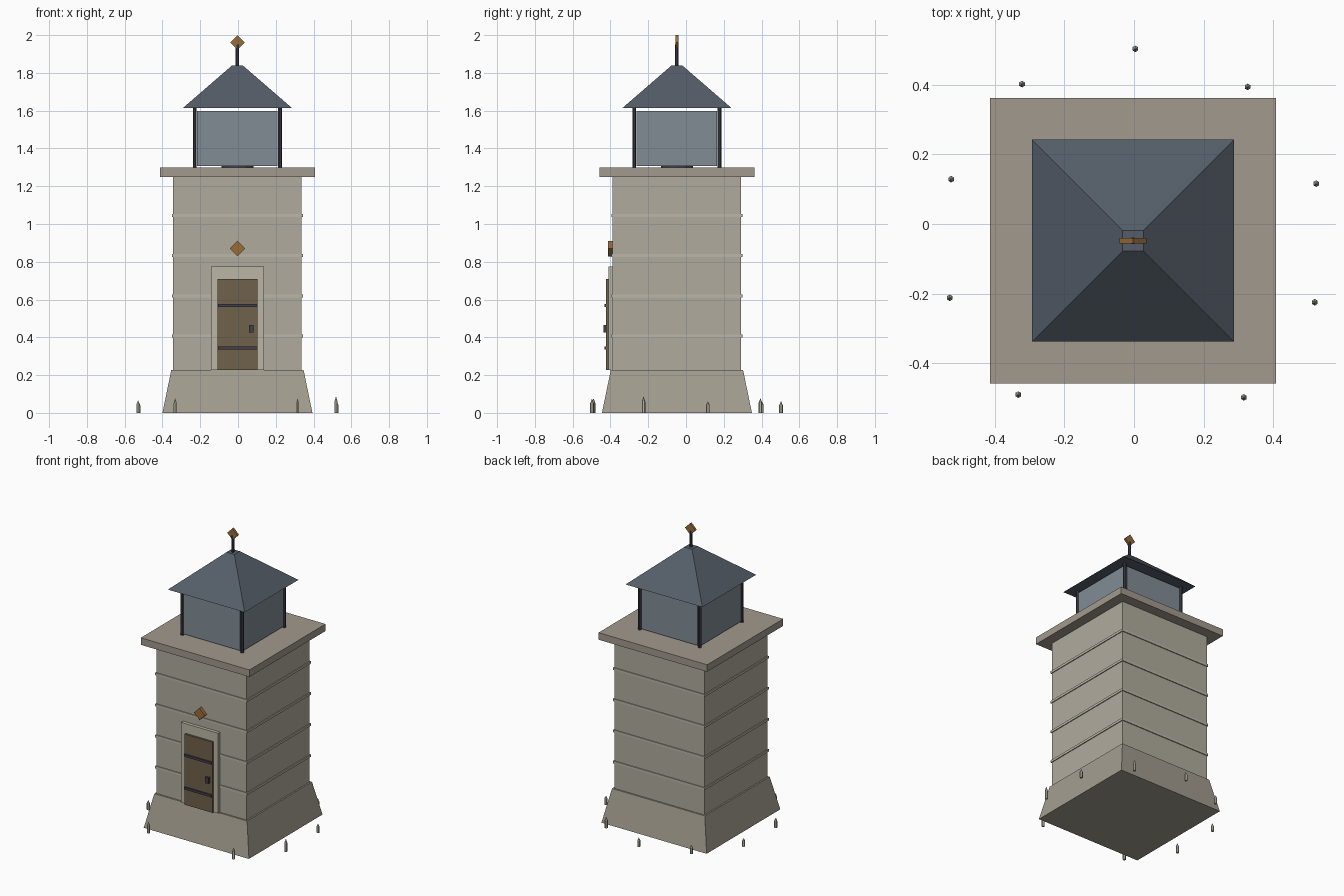
import bpy, bmesh
from math import pi, cos, sin, radians, sqrt
from mathutils import Matrix

if "Cube" in bpy.data.objects:
    bpy.data.objects.remove(bpy.data.objects["Cube"])

CX, CY = -0.003, -0.048


def mat(name, *rgb):
    m = bpy.data.materials.new(name)
    m.diffuse_color = (*rgb, 1)
    m.use_nodes = True
    m.node_tree.nodes["Principled BSDF"].inputs["Base Color"].default_value = m.diffuse_color
    return m


STONE = mat("stone", 0.44, 0.41, 0.34)
BASE = mat("base_stone", 0.37, 0.34, 0.28)
SLAB = mat("slab_stone", 0.36, 0.32, 0.27)
TRIM = mat("trim_stone", 0.50, 0.47, 0.39)
WOOD = mat("wood", 0.16, 0.12, 0.07)
IRON = mat("iron", 0.05, 0.05, 0.07)
SLATE = mat("slate", 0.09, 0.11, 0.14)
GLASS = mat("glass", 0.22, 0.26, 0.30)
BRASS = mat("brass", 0.32, 0.15, 0.04)
LAMP = mat("lamp_glow", 0.8, 0.6, 0.2)


def finish(bm, name, m):
    me = bpy.data.meshes.new(name)
    bm.to_mesh(me)
    bm.free()
    me.materials.append(m)
    ob = bpy.data.objects.new(name, me)
    bpy.context.collection.objects.link(ob)
    return ob


def box(name, m, x, y, z, rot=None):
    """Box from (min, max) ranges relative to the tower axis."""
    bm = bmesh.new()
    bmesh.ops.create_cube(bm, size=1)
    bmesh.ops.scale(bm, vec=(x[1] - x[0], y[1] - y[0], z[1] - z[0]), verts=bm.verts)
    if rot:
        bmesh.ops.rotate(bm, matrix=Matrix.Rotation(rot, 3, 'Y'), verts=bm.verts)
    ob = finish(bm, name, m)
    ob.location = (CX + sum(x) / 2, CY + sum(y) / 2, sum(z) / 2)
    return ob


def cone(name, m, x, y, z0, z1, r0, r1, n, turn=0):
    bm = bmesh.new()
    bmesh.ops.create_cone(bm, cap_ends=True, segments=n, radius1=r0, radius2=r1, depth=z1 - z0,
                          matrix=Matrix.Rotation(turn, 4, 'Z'))
    ob = finish(bm, name, m)
    ob.location = (CX + x, CY + y, (z0 + z1) / 2)
    return ob


def frustum(name, m, z0, z1, h0, h1):
    """Square tapered block with half widths h0 and h1."""
    return cone(name, m, 0, 0, z0, z1, h0 * sqrt(2), h1 * sqrt(2), 4, pi / 4)


def diamond(name, y, z, r, t):
    h = r / sqrt(2)
    return box(name, BRASS, (-h, h), (y - t, y + t), (z - h, z + h), pi / 4)


# Masonry tower
frustum("plinth", BASE, 0, 0.228, 0.397, 0.35)
frustum("tower_body", STONE, 0.228, 1.25, 0.34, 0.34)
for i in range(4):
    z = 0.408 + i * 0.212
    frustum(f"course_band_{i}", TRIM, z - 0.008, z + 0.008, 0.346, 0.346)
frustum("gallery_slab", SLAB, 1.25, 1.298, 0.41, 0.41)

# Door with frame, straps, lock and emblem
box("door_frame", TRIM, (-0.14, 0.14), (-0.362, -0.33), (0.228, 0.775))
box("door", WOOD, (-0.105, 0.107), (-0.375, -0.34), (0.228, 0.71))
for z in (0.344, 0.568):
    box("door_strap", IRON, (-0.103, 0.105), (-0.384, -0.37), (z - 0.008, z + 0.008))
box("door_lock", IRON, (0.06, 0.086), (-0.39, -0.37), (0.425, 0.466))
diamond("door_emblem", -0.353, 0.87, 0.041, 0.011)

# Lantern room: corner posts, panes and the lamp inside
for sx in (-1, 1):
    for sy in (-1, 1):
        cone("lantern_post", IRON, sx * 0.226, sy * 0.226, 1.298, 1.618, 0.011, 0.011, 8, pi / 8)
    a = sorted((sx * 0.222, sx * 0.230))
    box("pane_x", GLASS, a, (-0.213, 0.213), (1.308, 1.598))
    box("pane_y", GLASS, (-0.213, 0.213), a, (1.308, 1.598))
cone("lamp_base", IRON, 0, 0, 1.298, 1.36, 0.085, 0.085, 12)
cone("lamp", LAMP, 0, 0, 1.36, 1.52, 0.06, 0.06, 12)

# Roof and finial
frustum("roof", SLATE, 1.613, 1.838, 0.29, 0.03)
cone("finial_rod", IRON, 0, 0, 1.83, 1.95, 0.01, 0.01, 8, pi / 8)
diamond("finial_diamond", 0, 1.961, 0.039, 0.008)

# Ring of pointed stakes, open in front of the door
heights = (0.06, 0.075, 0.065, 0.055, 0.065, 0.075, None, 0.072, 0.085, 0.06)
heights = (0.06, 0.06, 0.055, 0.065, 0.075, None, 0.073, 0.085, 0.06, 0.075)
for i, h in enumerate(heights):
    if h is None:
        continue
    a = radians(89.3 + 36 * i)
    x, y = 0.551 * cos(a), 0.551 * sin(a)
    cone("stake", TRIM, x, y, 0, h * 0.7, 0.0095, 0.0095, 6)
    cone("stake_tip", TRIM, x, y, h * 0.7, h, 0.0095, 0.001, 6)
